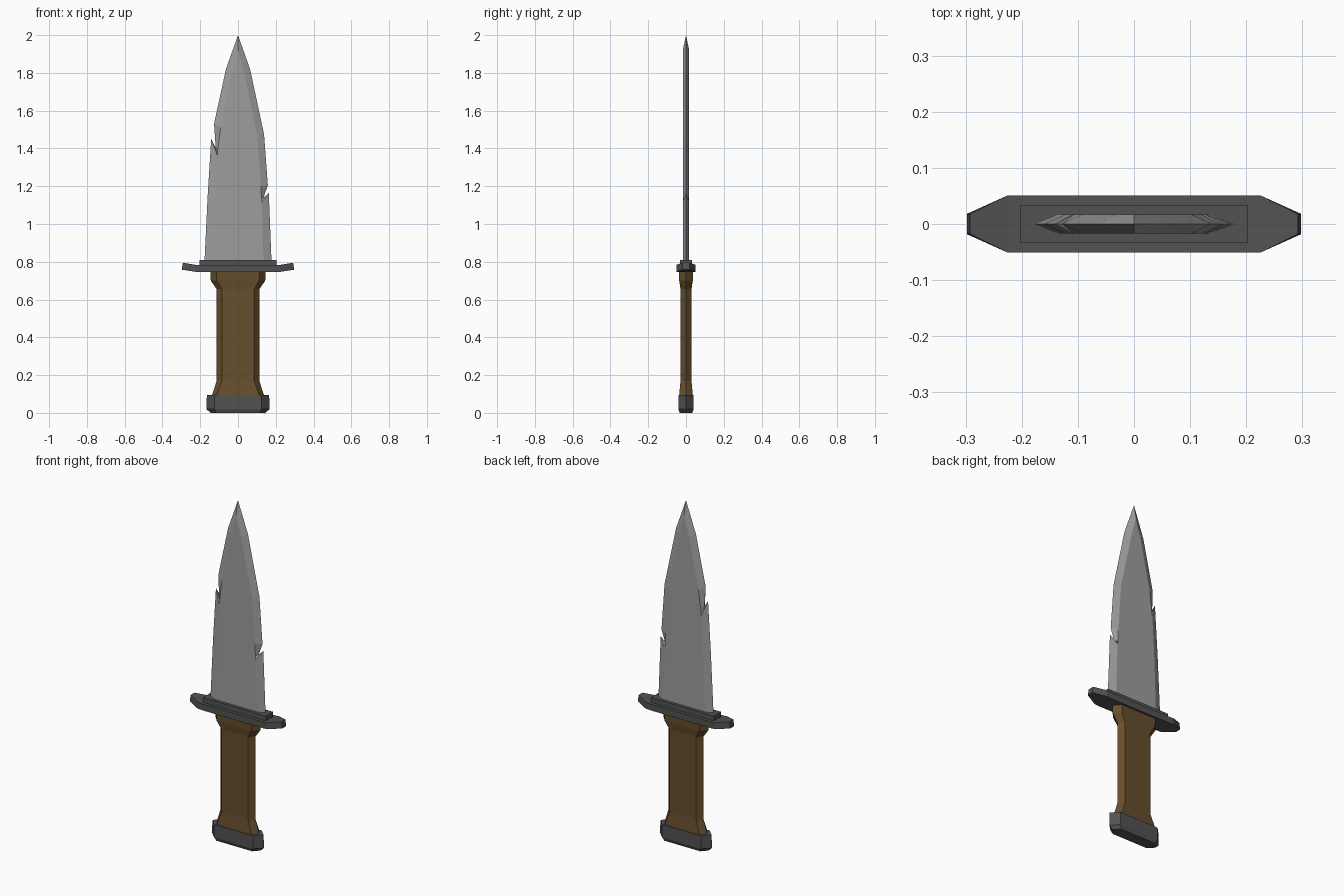
import bpy, bmesh

if "Cube" in bpy.data.objects:
    bpy.data.objects.remove(bpy.data.objects["Cube"])


def make_object(name, bm, color):
    bmesh.ops.recalc_face_normals(bm, faces=bm.faces)
    mesh = bpy.data.meshes.new(name)
    bm.to_mesh(mesh)
    bm.free()
    obj = bpy.data.objects.new(name, mesh)
    bpy.context.collection.objects.link(obj)
    mat = bpy.data.materials.new(name + "_material")
    mat.diffuse_color = color
    mat.use_nodes = True
    mat.node_tree.nodes["Principled BSDF"].inputs["Base Color"].default_value = mat.diffuse_color
    mesh.materials.append(mat)
    return obj


def bridge(bm, rings):
    """Join equal rings of vertices into a closed solid."""
    n = len(rings[0])
    for a, b in zip(rings, rings[1:]):
        for i in range(n):
            j = (i + 1) % n
            bm.faces.new((a[i], a[j], b[j], b[i]))
    bm.faces.new(rings[0])
    bm.faces.new(rings[-1])


def loft(name, sections, color):
    """Stack six-sided rings given as (z, half_x, flat_x, half_y)."""
    bm = bmesh.new()
    rings = []
    for z, hx, fx, hy in sections:
        ring = [(hx, 0), (fx, hy), (-fx, hy), (-hx, 0), (-fx, -hy), (fx, -hy)]
        rings.append([bm.verts.new((x, y, z)) for x, y in ring])
    bridge(bm, rings)
    return make_object(name, bm, color)


BLADE = (0.34, 0.34, 0.34, 1)
STEEL = (0.085, 0.085, 0.085, 1)
WOOD = (0.135, 0.077, 0.025, 1)

# Blade: (edge x, edge z, ridge x, ridge z) around the outline, with two nicks
right = [(0.178, 0.79, 0.135, 0.79), (0.163, 1.165, 0.126, 1.115),
         (0.134, 1.137, 0.124, 1.133), (0.158, 1.205, 0.121, 1.20),
         (0.138, 1.475, 0.102, 1.47), (0.064, 1.82, 0.032, 1.80)]
left = [(-0.064, 1.82, -0.032, 1.80), (-0.127, 1.53, -0.092, 1.51),
        (-0.117, 1.39, -0.108, 1.385), (-0.142, 1.45, -0.11, 1.365),
        (-0.16, 1.16, -0.122, 1.16), (-0.178, 0.79, -0.135, 0.79)]
outline = right + [(0, 2.0, 0, 1.92)] + left
bm = bmesh.new()
edge = [bm.verts.new((p[0], 0, p[1])) for p in outline]
ends = []
for y in (-0.017, 0.017):
    ridge = [bm.verts.new((p[2], y, p[3])) for p in outline]
    bm.faces.new(ridge)
    for i in range(len(outline) - 1):
        bm.faces.new((edge[i], edge[i + 1], ridge[i + 1], ridge[i]))
    ends.append((ridge[0], ridge[-1]))
bm.faces.new((edge[0], ends[0][0], ends[0][1], edge[-1], ends[1][1], ends[1][0]))
make_object("blade", bm, BLADE)

# Guard: tapered bar with upswept tips, as (x, half_y, bottom z, top z)
stations = [(0.2, 0.051, 0.745, 0.782), (0.225, 0.051, 0.747, 0.784),
            (0.298, 0.018, 0.758, 0.795)]
stations = [(-x, y, b, t) for x, y, b, t in reversed(stations)] + stations
bm = bmesh.new()
rings = []
for x, y, b, t in stations:
    top_x = x * 0.98 if abs(x) > 0.28 else x
    rings.append([bm.verts.new(c) for c in
                  ((x, -y, b), (x, y, b), (top_x, y, t), (top_x, -y, t))])
bridge(bm, rings)
make_object("guard", bm, STEEL)

# Blade collar on top of the guard
bm = bmesh.new()
bmesh.ops.create_cube(bm, size=1)
bmesh.ops.scale(bm, vec=(0.406, 0.066, 0.035), verts=bm.verts)
bmesh.ops.translate(bm, vec=(0, 0, 0.7925), verts=bm.verts)
make_object("collar", bm, STEEL)

# Wooden grip flared at both ends
loft("grip", [(0.085, 0.14, 0.115, 0.037),
              (0.17, 0.113, 0.086, 0.029),
              (0.655, 0.113, 0.086, 0.029),
              (0.70, 0.144, 0.112, 0.036),
              (0.75, 0.147, 0.115, 0.038)], WOOD)

# Pommel with chamfered bottom
loft("pommel", [(0.0, 0.145, 0.115, 0.033),
                (0.02, 0.167, 0.125, 0.041),
                (0.095, 0.165, 0.125, 0.041)], STEEL)
